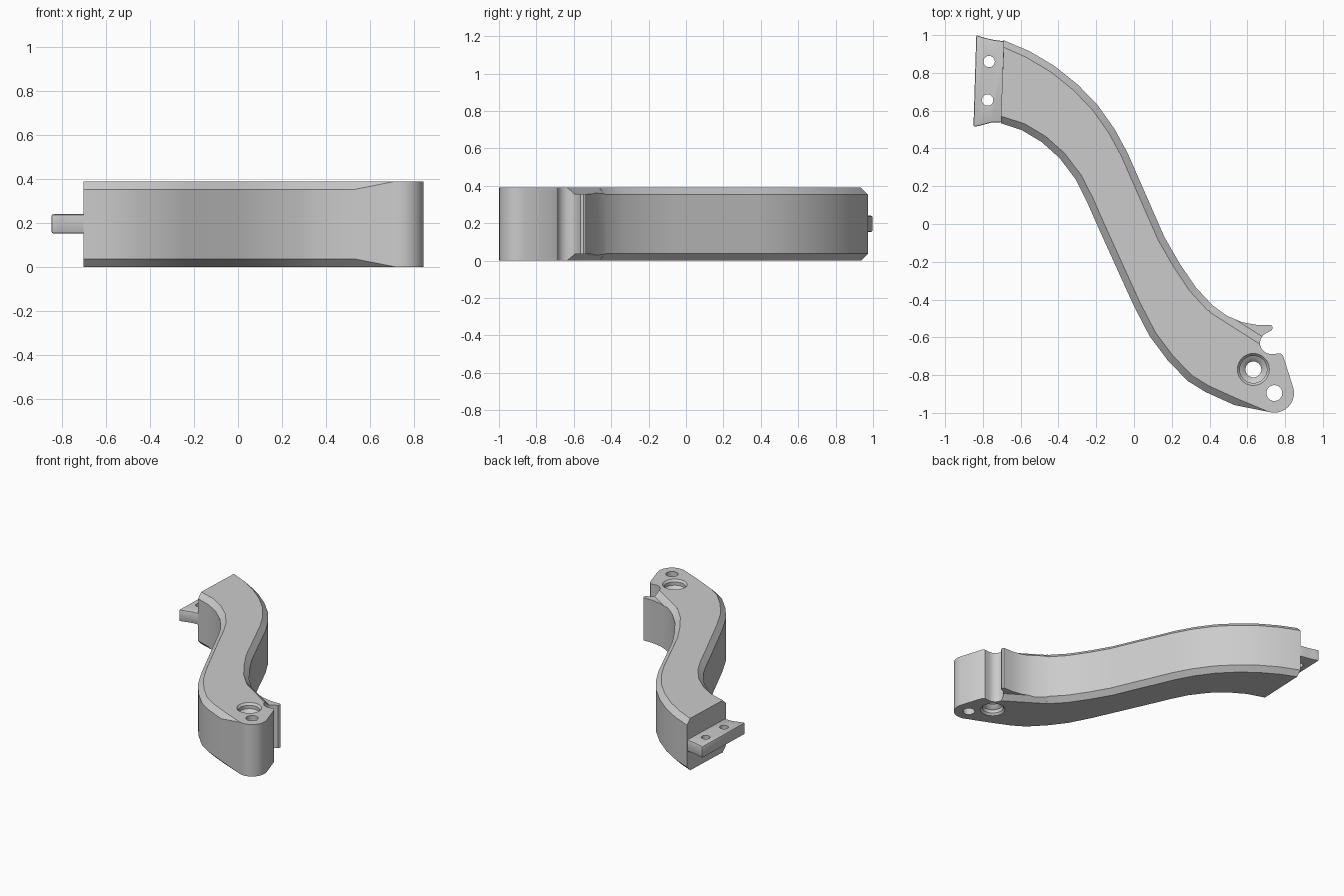
import bpy, bmesh, math
from mathutils import Vector

HEIGHT = 0.39
CHAMFER = 0.037

cube = bpy.data.objects.get("Cube")
if cube:
    bpy.data.objects.remove(cube, do_unlink=True)


def skin(name, rings):
    """Closed solid through a stack of equal-length rings of points."""
    bm = bmesh.new()
    loops = [[bm.verts.new(p) for p in ring] for ring in rings]
    for a, b in zip(loops, loops[1:]):
        for i in range(len(a)):
            j = (i + 1) % len(a)
            bm.faces.new((a[i], a[j], b[j], b[i]))
    bm.faces.new(loops[0])
    bm.faces.new(loops[-1])
    bmesh.ops.remove_doubles(bm, verts=bm.verts, dist=0.0005)
    bmesh.ops.recalc_face_normals(bm, faces=bm.faces)
    mesh = bpy.data.meshes.new(name)
    bm.to_mesh(mesh)
    bm.free()
    obj = bpy.data.objects.new(name, mesh)
    bpy.context.collection.objects.link(obj)
    return obj


def prism(name, outline, low, high):
    return skin(name, [[(x, y, z) for x, y in outline] for z in (low, high)])


def lathe(name, x, y, profile, sides=28):
    angles = [math.tau * i / sides for i in range(sides)]
    return skin(name, [[(x + r * math.cos(a), y + r * math.sin(a), z)
                        for a in angles] for r, z in profile])


def arc(x, y, r, start, end, steps):
    angles = [math.radians(start + (end - start) * i / steps) for i in range(steps + 1)]
    return [(x + r * math.cos(a), y + r * math.sin(a)) for a in angles]


def apply_modifier(obj, modifier):
    bpy.context.view_layer.objects.active = obj
    bpy.ops.object.modifier_apply(modifier=modifier.name)


def cut(obj, cutter):
    cutter.hide_render = True
    mod = obj.modifiers.new("cut", 'BOOLEAN')
    mod.operation = 'DIFFERENCE'
    mod.solver = 'EXACT'
    mod.object = cutter
    apply_modifier(obj, mod)
    bpy.data.objects.remove(cutter, do_unlink=True)


def smooth(obj):
    bpy.ops.object.select_all(action='DESELECT')
    obj.select_set(True)
    bpy.context.view_layer.objects.active = obj
    bpy.ops.object.shade_smooth_by_angle(angle=math.radians(30))


# Plan of the S-shaped arm, clockwise from the back left corner
back_edge = [(-0.69, 0.973), (-0.553, 0.915), (-0.42, 0.836), (-0.30, 0.74),
             (-0.193, 0.63), (-0.103, 0.503), (-0.034, 0.376), (0.161, -0.069),
             (0.24, -0.206), (0.325, -0.333), (0.415, -0.43)]
fin = [(0.494, -0.487), (0.573, -0.52), (0.65, -0.534), (0.726, -0.534),
       (0.735, -0.548), (0.728, -0.564)]
notch = arc(0.726, -0.63, 0.059, 115, 270, 8) + [(0.775, -0.685), (0.79, -0.70)]
nose = arc(0.743, -0.895, 0.104, 18, -105, 10)
front_edge = [(0.53, -0.958), (0.378, -0.889), (0.283, -0.83), (0.177, -0.72),
              (0.082, -0.593), (-0.003, -0.429), (-0.193, -0.01), (-0.251, 0.122),
              (-0.31, 0.238), (-0.394, 0.349), (-0.489, 0.434), (-0.594, 0.497),
              (-0.705, 0.534)]
outline = back_edge + fin + notch + nose + front_edge

# Inset the long edges for the chamfer, keeping the left end flat
inset, drop = [], []
chamfered = set(back_edge + front_edge)
for i, p in enumerate(outline):
    here = Vector(p)
    c = CHAMFER if p in chamfered else 0
    if i == 0:
        inward = Vector((0, -1))
    elif i == len(outline) - 1:
        inward = Vector((0, 1))
    else:
        before = (here - Vector(outline[i - 1])).normalized()
        after = (Vector(outline[i + 1]) - here).normalized()
        along = (before + after).normalized()
        inward = Vector((along.y, -along.x))
    inset.append(here + inward * c)
    drop.append(c)

arm = skin("arm", [
    [(p.x, p.y, 0) for p in inset],
    [(x, y, c) for (x, y), c in zip(outline, drop)],
    [(x, y, HEIGHT - c) for (x, y), c in zip(outline, drop)],
    [(p.x, p.y, HEIGHT) for p in inset]])

# Lower the fin behind a sloped step, above and below
start, end = Vector((0.40, -0.466)), Vector((0.72, -0.67))
along = (end - start).normalized()
out = Vector((-along.y, along.x))
section = [(-0.012, 0.01), (0.04, -0.035), (0.3, -0.035), (0.3, 0.1), (-0.012, 0.1)]
for side in (1, -1):
    middle = HEIGHT / 2
    rings = []
    for base in (start, end):
        rings.append([(*(base + out * s), middle + side * (middle + h)) for s, h in section])
    cut(arm, skin("fin_step_cutter", rings))

# Stepped pivot hole, countersunk from both faces, and the plain pin hole
half = [(0.085, -0.02), (0.085, 0.0), (0.072, 0.015), (0.072, 0.04),
        (0.055, 0.05), (0.042, 0.065)]
pivot = half + [(r, HEIGHT - z) for r, z in reversed(half)]
cut(arm, lathe("pivot_cutter", 0.632, -0.77, pivot))
cut(arm, lathe("pin_cutter", 0.743, -0.895, [(0.042, -0.1), (0.042, HEIGHT + 0.1)]))
smooth(arm)

# Mounting tab on the left end with two screw holes
tab_plan = [(-0.835, 1.0), (-0.80, 0.988), (-0.745, 0.975), (-0.67, 0.965),
            (-0.67, 0.54), (-0.755, 0.537), (-0.81, 0.522), (-0.85, 0.513)]
tab = prism("mounting_tab", tab_plan, 0.153, 0.24)
bevel = tab.modifiers.new("soft_edges", 'BEVEL')
bevel.width = 0.008
bevel.segments = 2
bevel.limit_method = 'ANGLE'
apply_modifier(tab, bevel)
for x, y in ((-0.767, 0.86), (-0.775, 0.656)):
    cut(tab, lathe("screw_cutter", x, y, [(0.03, 0), (0.03, HEIGHT)]))
smooth(tab)
